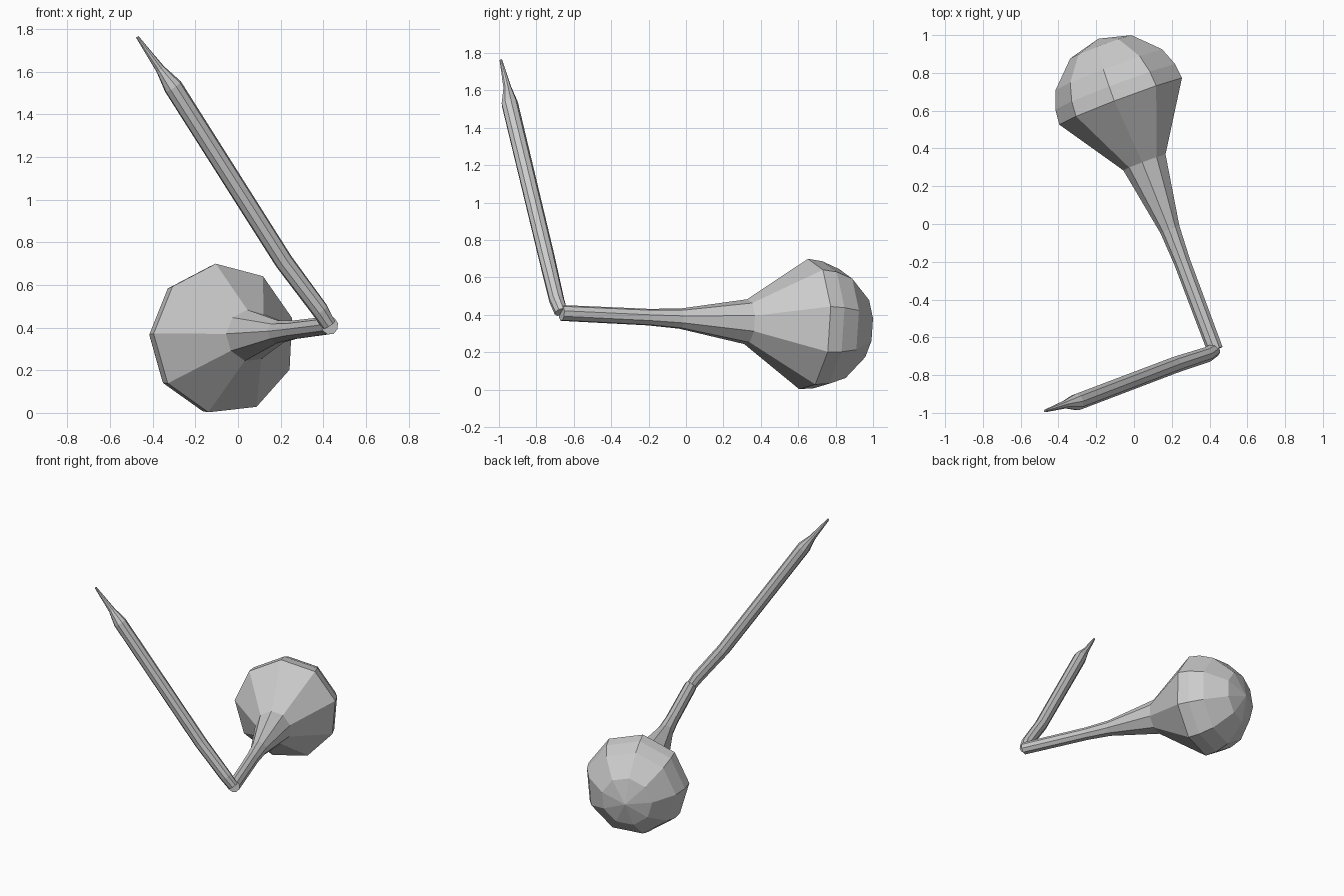
import bpy, bmesh, math
from mathutils import Vector

if "Cube" in bpy.data.objects:
    bpy.data.objects.remove(bpy.data.objects["Cube"])

SIDES = 9
UP = Vector((0, 0, 1))

def loft(name, stations, phase):
    """Skin 9-sided rings (centre, radius) along a path; radius 0 makes a pole."""
    pts = [Vector(c) for c, r in stations]
    bm = bmesh.new()
    rings = []
    for i, (c, r) in enumerate(stations):
        if r == 0:
            rings.append([bm.verts.new(c)])
            continue
        before = (pts[i] - pts[i - 1]).normalized() if i > 0 else Vector()
        after = (pts[i + 1] - pts[i]).normalized() if i < len(pts) - 1 else Vector()
        t = (before + after).normalized()
        u = t.cross(UP).normalized()
        v = u.cross(t)
        ring = []
        for k in range(SIDES):
            a = math.radians(phase) + 2 * math.pi * k / SIDES
            ring.append(bm.verts.new(pts[i] + r * (math.cos(a) * u + math.sin(a) * v)))
        rings.append(ring)
    for a, b in zip(rings, rings[1:]):
        for k in range(SIDES):
            n = (k + 1) % SIDES
            if len(b) == 1:
                bm.faces.new((a[k], a[n], b[0]))
            else:
                bm.faces.new((a[k], a[n], b[n], b[k]))
    for ring in (rings[0], rings[-1]):
        if len(ring) > 1:
            bm.faces.new(ring)
    bmesh.ops.recalc_face_normals(bm, faces=bm.faces)
    me = bpy.data.meshes.new(name)
    bm.to_mesh(me)
    bm.free()
    ob = bpy.data.objects.new(name, me)
    bpy.context.collection.objects.link(ob)
    return ob

# Bulb with flared neck and domed end: (distance along axis, radius)
start = Vector((0.43, -0.665, 0.41))
rim = Vector((-0.064, 0.65, 0.347))
axis = (rim - start).normalized()
profile = [(0, 0.043), (0.5, 0.045), (0.68, 0.055), (1.06, 0.122), (1.406, 0.355),
           (1.488, 0.346), (1.585, 0.308), (1.714, 0.177), (1.76, 0)]
loft("bulb", [(start + axis * t, r) for t, r in profile], 96)

# Thin stick rising from the joint to a sharp tip
loft("stick", [((0.425, -0.668, 0.415), 0.036), ((0.385, -0.692, 0.482), 0.041),
               ((0.215, -0.746, 0.71), 0.044), ((-0.305, -0.943, 1.53), 0.045),
               ((-0.365, -0.955, 1.613), 0.022), ((-0.472, -0.99, 1.763), 0.007)], 96)
